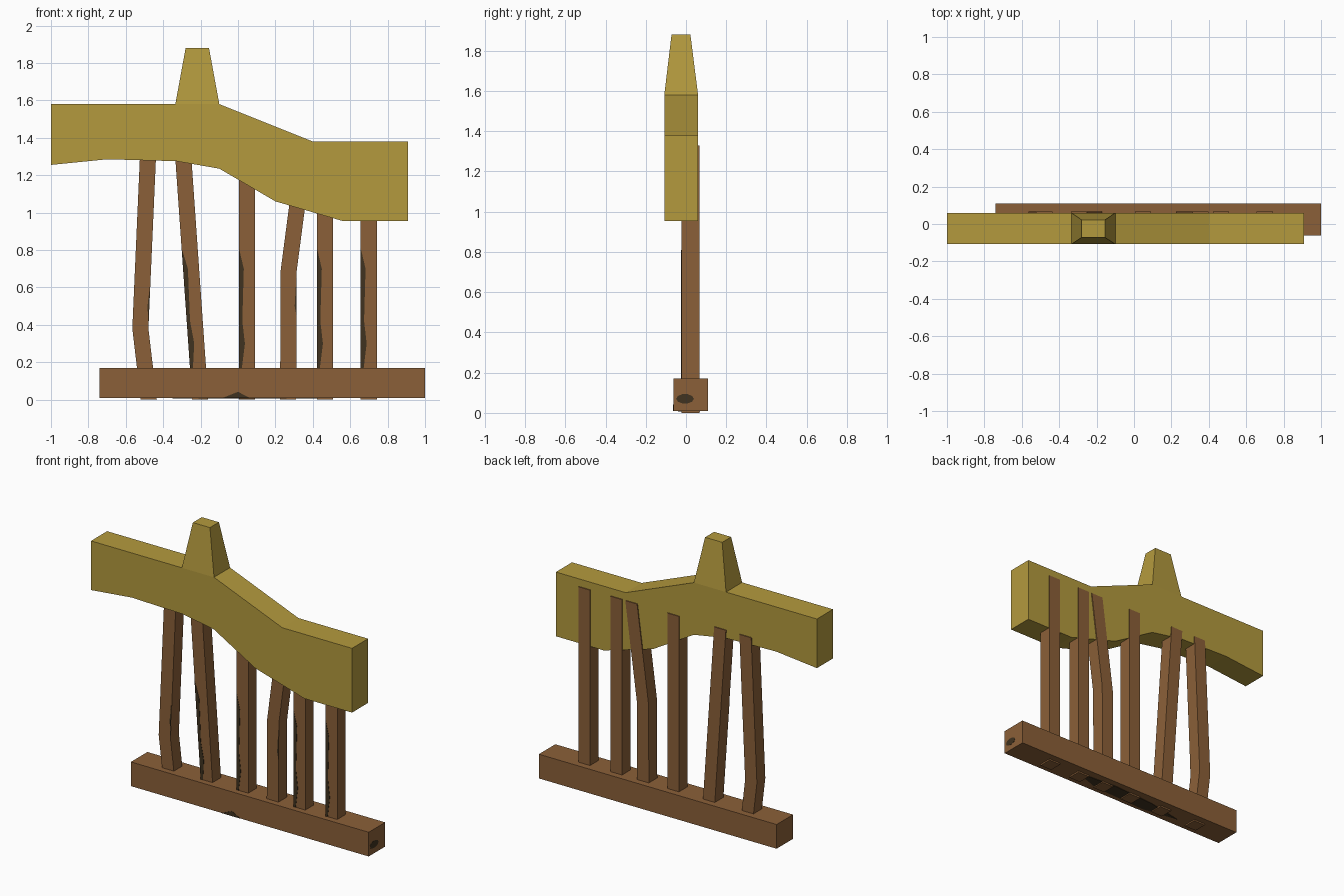
import bpy, bmesh, math

if "Cube" in bpy.data.objects:
    bpy.data.objects.remove(bpy.data.objects["Cube"])


def material(name, rgb):
    m = bpy.data.materials.new(name)
    m.diffuse_color = (*rgb, 1)
    m.use_nodes = True
    m.node_tree.nodes["Principled BSDF"].inputs["Base Color"].default_value = m.diffuse_color
    return m


GOLD = material("ochre_wood", (0.456, 0.323, 0.048))
BROWN = material("brown_wood", (0.258, 0.117, 0.040))
DARK = material("dark_stain", (0.050, 0.032, 0.014))


def loft(name, bottom, top, mat):
    """Closed solid between two matching outlines."""
    bm = bmesh.new()
    a = [bm.verts.new(p) for p in bottom]
    b = [bm.verts.new(p) for p in top]
    n = len(a)
    bm.faces.new(a)
    bm.faces.new(b[::-1])
    for i in range(n):
        j = (i + 1) % n
        bm.faces.new((a[i], b[i], b[j], a[j]))
    bmesh.ops.recalc_face_normals(bm, faces=bm.faces)
    me = bpy.data.meshes.new(name)
    bm.to_mesh(me)
    bm.free()
    me.materials.append(mat)
    ob = bpy.data.objects.new(name, me)
    bpy.context.collection.objects.link(ob)
    return ob


def prism(name, xz, y0, y1, mat):
    return loft(name, [(x, y0, z) for x, z in xz], [(x, y1, z) for x, z in xz], mat)


def rect(x0, x1, y0, y1, z):
    return [(x0, y0, z), (x1, y0, z), (x1, y1, z), (x0, y1, z)]


# Top beam with a sloping middle and curved underside
prism("top_beam", [(-1, 1.58), (-0.33, 1.58), (-0.10, 1.58), (0.40, 1.38), (0.91, 1.38),
                   (0.91, 0.955), (0.56, 0.955), (0.20, 1.06), (-0.10, 1.235),
                   (-0.33, 1.275), (-0.70, 1.285), (-1, 1.255)], -0.108, 0.06, GOLD)

# Tapered peg on the beam
loft("peg", rect(-0.335, -0.10, -0.108, 0.06, 1.58),
     rect(-0.28, -0.155, -0.072, 0.022, 1.88), GOLD)

# Bottom rail
loft("bottom_rail", rect(-0.74, 1, -0.062, 0.11, 0.01), rect(-0.74, 1, -0.062, 0.11, 0.17), BROWN)

# Posts: left edge (x, z) from bottom to top, constant width
W = 0.086
posts = [
    [(-0.52, 0), (-0.565, 0.38), (-0.523, 1.33)],
    [(-0.245, 0), (-0.338, 1.33)],
    [(0.005, 0), (0.005, 1.33)],
    [(0.225, 0), (0.228, 0.69), (0.312, 1.33)],
    [(0.422, 0), (0.422, 1.33)],
    [(0.656, 0), (0.656, 1.33)],
]
for i, path in enumerate(posts):
    outline = path + [(x + W, z) for x, z in reversed(path)]
    prism(f"post_{i + 1}", outline, -0.022, 0.066, BROWN)

# Dark stains along the front left edge of the straight posts
for i in (1, 2, 4, 5):
    (x0, z0), (x1, z1) = posts[i]

    def edge(z):
        return x0 + (x1 - x0) * (z - z0) / (z1 - z0)
    pts = [(0.0, 0.17), (0.0, 0.81), (0.026, 0.70), (0.018, 0.42), (0.032, 0.30), (0.016, 0.17)]
    prism(f"post_stain_{i + 1}", [(edge(z) + d, z) for d, z in pts], -0.024, -0.0215, DARK)

# Small stains on the right edge of the bent posts
prism("post_stain_1", [(-0.479, 0.40), (-0.484, 0.50), (-0.472, 0.60)], -0.024, -0.0215, DARK)
prism("post_stain_4", [(0.312, 0.45), (0.303, 0.50), (0.312, 0.66)], -0.024, -0.0215, DARK)

# Stains on the rail: front, right end and underside
prism("rail_front_stain", [(-0.08, 0.01), (0.0, 0.042), (0.06, 0.01)], -0.064, -0.0615, DARK)
ring = [(-0.005 + 0.044 * math.cos(t * math.pi / 5), 0.07 + 0.024 * math.sin(t * math.pi / 5))
        for t in range(10)]
loft("rail_end_stain", [(0.998, y, z) for y, z in ring], [(1.001, y, z) for y, z in ring], DARK)
under = [(-0.35, 0.0), (-0.1, -0.04), (0.3, -0.02), (0.5, 0.05), (0.2, 0.07), (-0.1, 0.05)]
loft("rail_underside_stain", [(x, y, 0.007) for x, y in under],
     [(x, y, 0.011) for x, y in under], DARK)
